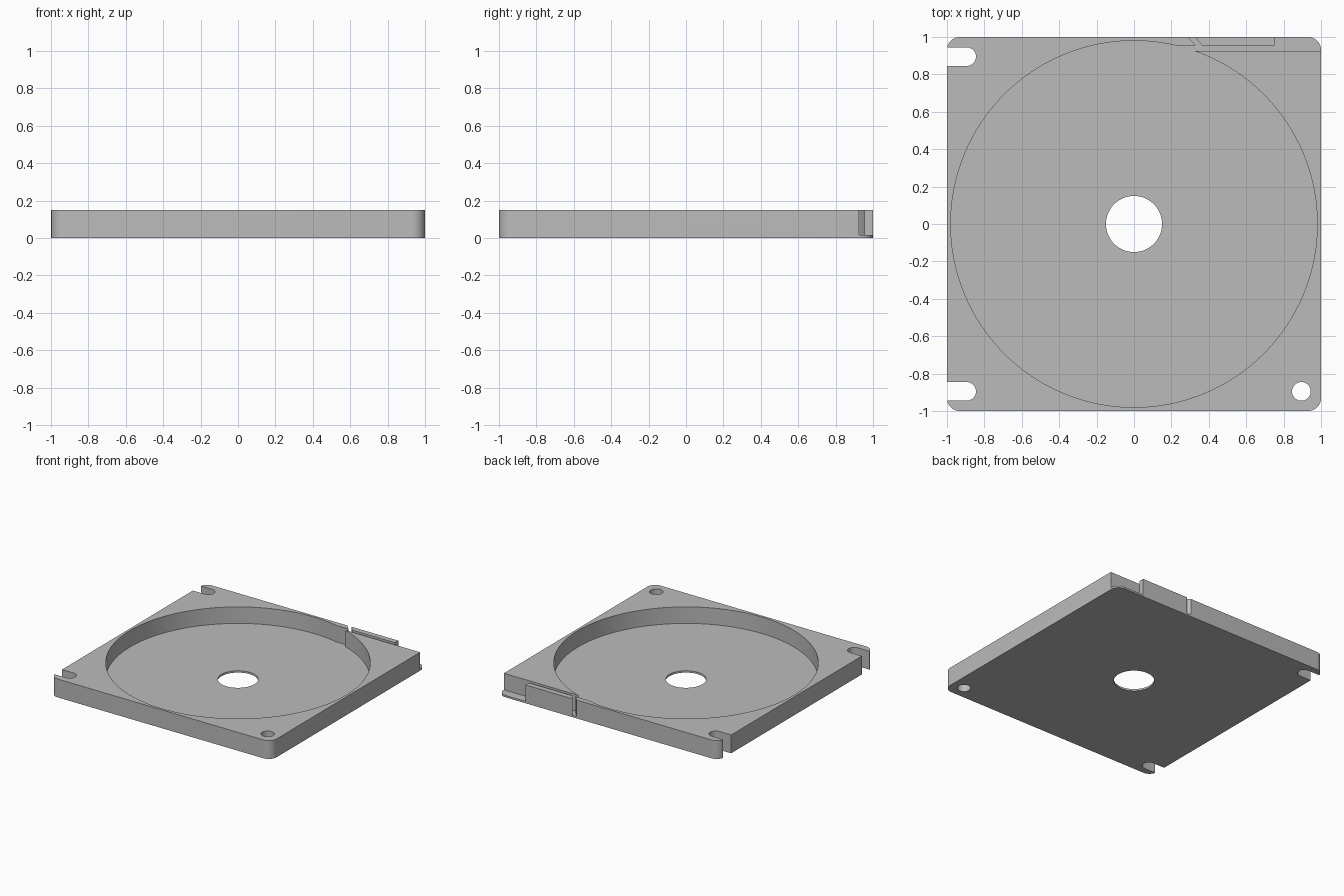
import bpy
import bmesh
from math import cos, sin, pi, radians

if "Cube" in bpy.data.objects:
    bpy.data.objects.remove(bpy.data.objects["Cube"])

HEIGHT, FLOOR = 0.15, 0.015
TOP = HEIGHT + 0.05      # cutters overshoot the rim
HOLE, MOUNT = 0.05, 0.895

grey = bpy.data.materials.new("plain grey")
grey.use_nodes = True
grey.diffuse_color = (0.5, 0.5, 0.5, 1)
grey.node_tree.nodes["Principled BSDF"].inputs["Base Color"].default_value = (0.5, 0.5, 0.5, 1)


def arc(cx, cy, r, start, end, steps):
    """Points along an arc, angles in degrees."""
    angles = [radians(start + (end - start) * i / steps) for i in range(steps + 1)]
    return [(cx + r * cos(a), cy + r * sin(a)) for a in angles]


def circle(cx, cy, r, sides):
    return arc(cx, cy, r, 0, 360, sides)[:-1]


def prism(name, outline, z0, z1):
    """Extrude a flat outline between two heights."""
    bm = bmesh.new()
    face = bm.faces.new([bm.verts.new((x, y, z0)) for x, y in outline])
    grown = bmesh.ops.extrude_face_region(bm, geom=[face])
    bmesh.ops.translate(bm, vec=(0, 0, z1 - z0),
                        verts=[v for v in grown["geom"] if isinstance(v, bmesh.types.BMVert)])
    bmesh.ops.recalc_face_normals(bm, faces=bm.faces)
    mesh = bpy.data.meshes.new(name)
    bm.to_mesh(mesh)
    bm.free()
    obj = bpy.data.objects.new(name, mesh)
    bpy.context.collection.objects.link(obj)
    return obj


def cut(target, outline, z0=-0.05):
    """Remove a vertical prism from the target."""
    cutter = prism("cutter", outline, z0, TOP)
    cutter.hide_render = True
    mod = target.modifiers.new("cut", "BOOLEAN")
    mod.operation, mod.solver, mod.object = "DIFFERENCE", "EXACT", cutter
    bpy.context.view_layer.objects.active = target
    bpy.ops.object.modifier_apply(modifier=mod.name)
    bpy.data.objects.remove(cutter)


# Square body with rounded corners
R = 0.07
corners = [(1, 1), (-1, 1), (-1, -1), (1, -1)]
outline = []
for i, (sx, sy) in enumerate(corners):
    outline += arc(sx * (1 - R), sy * (1 - R), R, 90 * i, 90 * i + 90, 10)
tray = prism("reel_tray", outline, 0, HEIGHT)
tray.data.materials.append(grey)

# Round recess
cut(tray, circle(0, 0, 0.98, 128), FLOOR)
# Exit channel along the back
cut(tray, [(0.2, 0.85), (0.3, 0.925), (1.1, 0.925), (1.1, 0.955), (0.2, 0.955)], FLOOR)
# Open corner beyond the back lip
cut(tray, [(0.75, 0.94), (1.1, 0.94), (1.1, 1.1), (0.75, 1.1)], FLOOR)
# Slanted slit beside the lip
cut(tray, [(0.343, 0.94), (0.378, 0.94), (0.236, 1.1), (0.201, 1.1)], FLOOR)

# Spindle hole and round mounting hole
cut(tray, circle(0, 0, 0.15, 64))
cut(tray, circle(MOUNT, -MOUNT, HOLE, 32))
# Open-ended mounting slots
for y in (-MOUNT, MOUNT):
    cut(tray, arc(-MOUNT, y, HOLE, -90, 90, 16) + [(-1.1, y + HOLE), (-1.1, y - HOLE)])

# Smooth the curved walls, keep the edges crisp
bpy.ops.object.select_all(action="DESELECT")
tray.select_set(True)
bpy.context.view_layer.objects.active = tray
bpy.ops.object.shade_smooth_by_angle(angle=radians(30))
